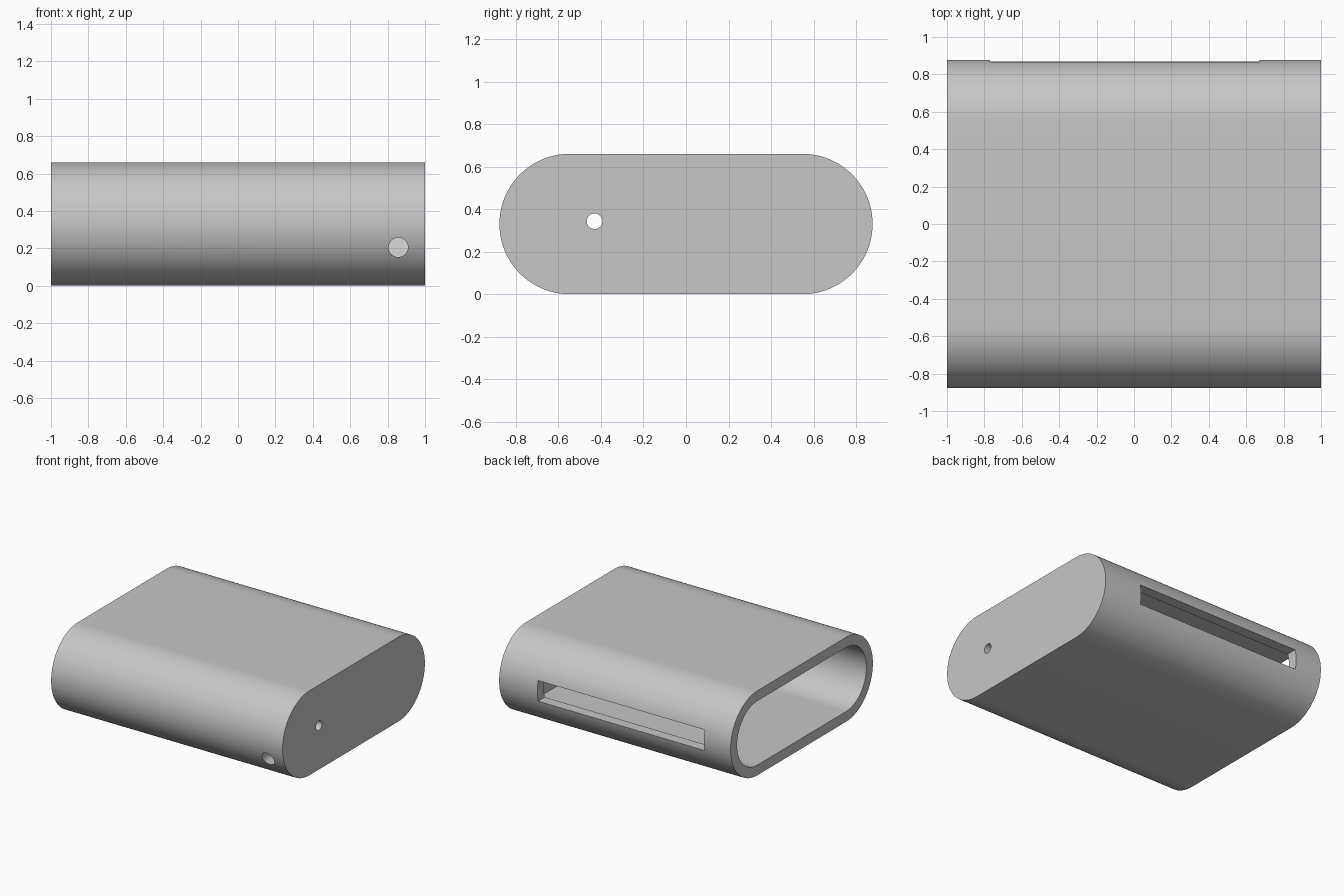
import bpy, bmesh, math
from mathutils import Matrix, Vector

cube = bpy.data.objects.get("Cube")
if cube:
    bpy.data.objects.remove(cube, do_unlink=True)

HALF_Y, HEIGHT, WALL = 0.878, 0.66, 0.08
MID = HEIGHT / 2
ARC = 48

grey = bpy.data.materials.new("plain grey")
grey.use_nodes = True
colour = (0.57, 0.57, 0.57, 1)
grey.diffuse_color = colour
grey.node_tree.nodes["Principled BSDF"].inputs["Base Color"].default_value = colour


def add_object(name, bm):
    bmesh.ops.recalc_face_normals(bm, faces=bm.faces)
    mesh = bpy.data.meshes.new(name)
    bm.to_mesh(mesh)
    bm.free()
    mesh.materials.append(grey)
    obj = bpy.data.objects.new(name, mesh)
    bpy.context.collection.objects.link(obj)
    return obj


def stadium(name, radius, x0, x1):
    """Flat-topped rounded tube section, extruded along x."""
    centre = HALF_Y - MID
    bm = bmesh.new()
    ring = []
    for side in (1, -1):
        for i in range(ARC + 1):
            a = math.pi * (i / ARC - 0.5)
            ring.append(bm.verts.new((x0, side * (centre + radius * math.cos(a)),
                                      MID + side * radius * math.sin(a))))
    face = bm.faces.new(ring)
    out = bmesh.ops.extrude_face_region(bm, geom=[face])
    moved = [v for v in out["geom"] if isinstance(v, bmesh.types.BMVert)]
    bmesh.ops.translate(bm, verts=moved, vec=(x1 - x0, 0, 0))
    return add_object(name, bm)


def drill(name, centre, radius, axis):
    """Round cutter along the given axis."""
    bm = bmesh.new()
    turn = Vector((0, 0, 1)).rotation_difference(Vector(axis)).to_matrix().to_4x4()
    bmesh.ops.create_cone(bm, cap_ends=True, segments=32, radius1=radius, radius2=radius,
                          depth=0.6, matrix=Matrix.Translation(centre) @ turn)
    return add_object(name, bm)


def box(name, low, high):
    bm = bmesh.new()
    low, high = Vector(low), Vector(high)
    bmesh.ops.create_cube(bm, size=1, matrix=Matrix.Translation((low + high) / 2)
                          @ Matrix.Diagonal((*(high - low), 1)))
    return add_object(name, bm)


# Outer shell, closed at the left end
shell = stadium("case_shell", MID, -1, 1)

# Cavity, slot in the back wall, and two round holes
cutters = [
    stadium("cavity_cutter", MID - WALL, -1.2, 1 - WALL),
    box("slot_cutter", (-0.77, 0.6, 0.255), (0.67, 1.1, 0.415)),
    drill("front_hole_cutter", (0.857, -0.8, 0.205), 0.052, (0, 1, 0)),
    drill("end_hole_cutter", (1, -0.43, 0.343), 0.037, (1, 0, 0)),
]

bpy.ops.object.select_all(action='DESELECT')
bpy.context.view_layer.objects.active = shell
shell.select_set(True)
for cutter in cutters:
    mod = shell.modifiers.new(cutter.name, 'BOOLEAN')
    mod.operation, mod.solver, mod.object = 'DIFFERENCE', 'EXACT', cutter
    bpy.ops.object.modifier_apply(modifier=mod.name)
    bpy.data.objects.remove(cutter, do_unlink=True)

bpy.ops.object.shade_smooth_by_angle(angle=math.radians(30))
